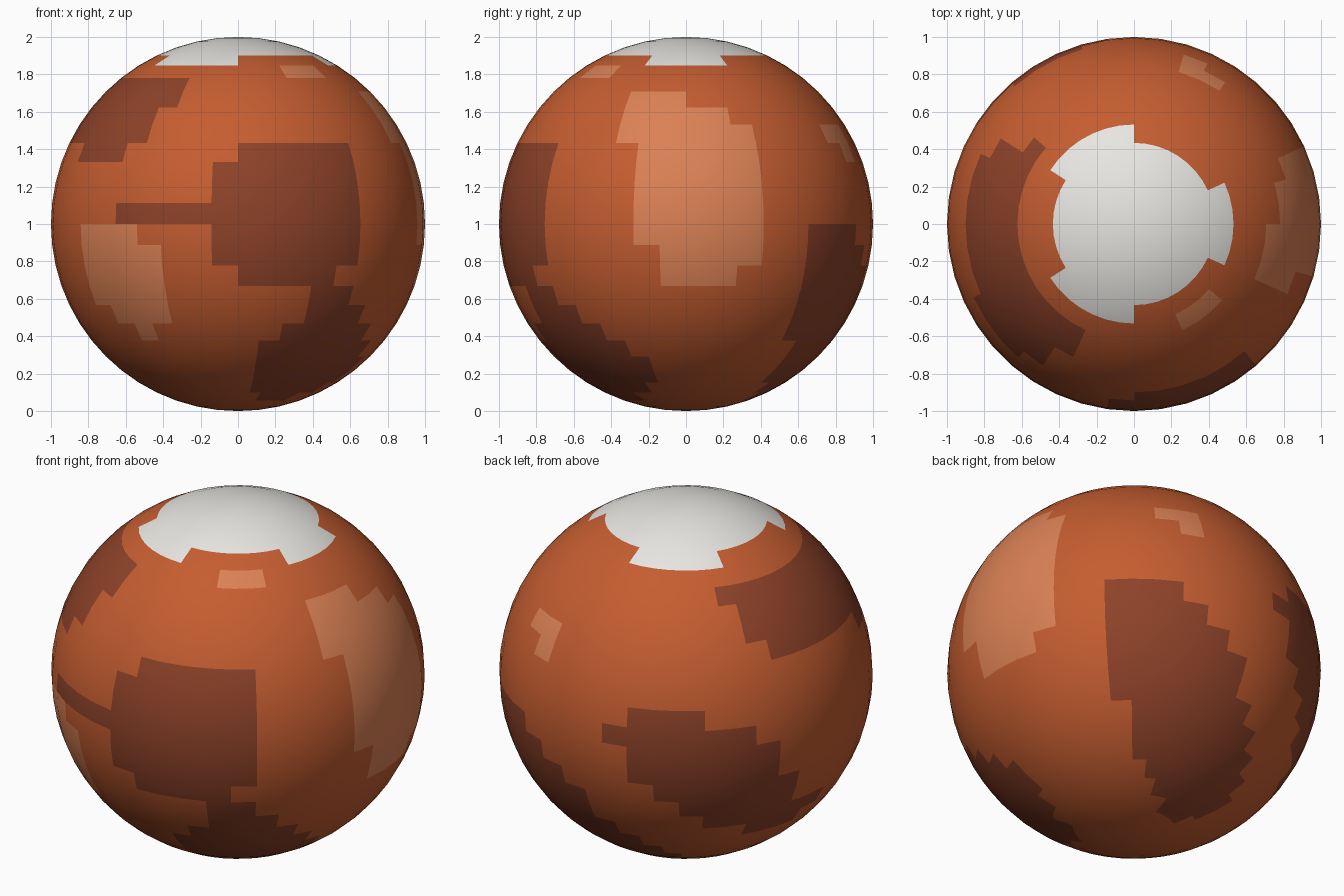
import bpy
import bmesh
import math

SEGMENTS, RINGS = 44, 28

cube = bpy.data.objects.get("Cube")
if cube:
    bpy.data.objects.remove(cube, do_unlink=True)


def make_material(name, color):
    mat = bpy.data.materials.new(name)
    mat.use_nodes = True
    rgba = (*color, 1.0)
    mat.diffuse_color = rgba
    bsdf = next(n for n in mat.node_tree.nodes if n.type == 'BSDF_PRINCIPLED')
    bsdf.inputs["Base Color"].default_value = rgba
    return mat


GROUND, HIGHLAND, LOWLAND, ICE = range(4)
materials = [
    make_material("rust_orange", (0.56, 0.11, 0.03)),
    make_material("pale_orange", (0.71, 0.22, 0.09)),
    make_material("dark_brown", (0.27, 0.055, 0.022)),
    make_material("ice_white", (0.80, 0.79, 0.76)),
]

# Each region: material, top latitude band, then one (start, end) column span
# per band going down. Columns count from the front towards the left side.
regions = [
    # ice lobes hanging below the cap
    (ICE, 9, [(-7, 0)]),
    (ICE, 9, [(8, 14)]),
    (ICE, 9, [(-22, -15)]),
    # pale plains
    (HIGHLAND, 8, [(3, 6)]),
    (HIGHLAND, 6, [(8, 11), (8, 13), (8, 14), (9, 14), (9, 14), (9, 14),
                   (9, 14), (9, 14), (10, 14), (10, 13)]),
    (HIGHLAND, 4, [(18, 20), (19, 20)]),
    (HIGHLAND, -1, [(-7, -4), (-7, -3), (-7, -3), (-7, -3), (-6, -3),
                    (-5, -4)]),
    # dark front basin and the plain below it
    (LOWLAND, 3, [(0, 5), (-1, 5), (-1, 5), (-5, 5), (-1, 5), (-1, 5),
                  (0, 4)]),
    (LOWLAND, -4, [(3, 5), (3, 6), (2, 7), (1, 8), (1, 9), (1, 9), (1, 8),
                   (2, 6)]),
    # dark northern arc
    (LOWLAND, 7, [(-16, -3), (-15, -3), (-15, -4), (-14, -4), (-8, -5)]),
    # dark back plains
    (LOWLAND, -1, [(16, 19), (16, 20), (16, 21), (16, 22), (16, 22), (16, 23),
                   (17, 24), (17, 25), (17, 26), (18, 27), (19, 27),
                   (21, 26)]),
    (LOWLAND, 1, [(-20, -17), (-21, -15), (-20, -14), (-20, -14), (-19, -13),
                  (-18, -13), (-17, -11), (-15, -12)]),
]

CAP_BAND = 10


def surface_material(center):
    """Pick the colour of a face from its latitude band and column."""
    latitude = math.asin(center.z / center.length)
    band = math.floor(latitude / (math.pi / RINGS))
    column = math.floor(math.atan2(center.x, -center.y) / (math.tau / SEGMENTS))
    if band >= CAP_BAND:
        return ICE
    for material, top, spans in regions:
        row = top - band
        if 0 <= row < len(spans):
            start, end = spans[row]
            if (column - start) % SEGMENTS < end - start:
                return material
    return GROUND


# Planet globe with coloured faces
bm = bmesh.new()
bmesh.ops.create_uvsphere(bm, u_segments=SEGMENTS, v_segments=RINGS, radius=1.0)
for face in bm.faces:
    face.smooth = True
    face.material_index = surface_material(face.calc_center_median())
mesh = bpy.data.meshes.new("planet_globe")
bm.to_mesh(mesh)
bm.free()
for mat in materials:
    mesh.materials.append(mat)

globe = bpy.data.objects.new("planet_globe", mesh)
globe.location.z = 1.0
bpy.context.collection.objects.link(globe)
